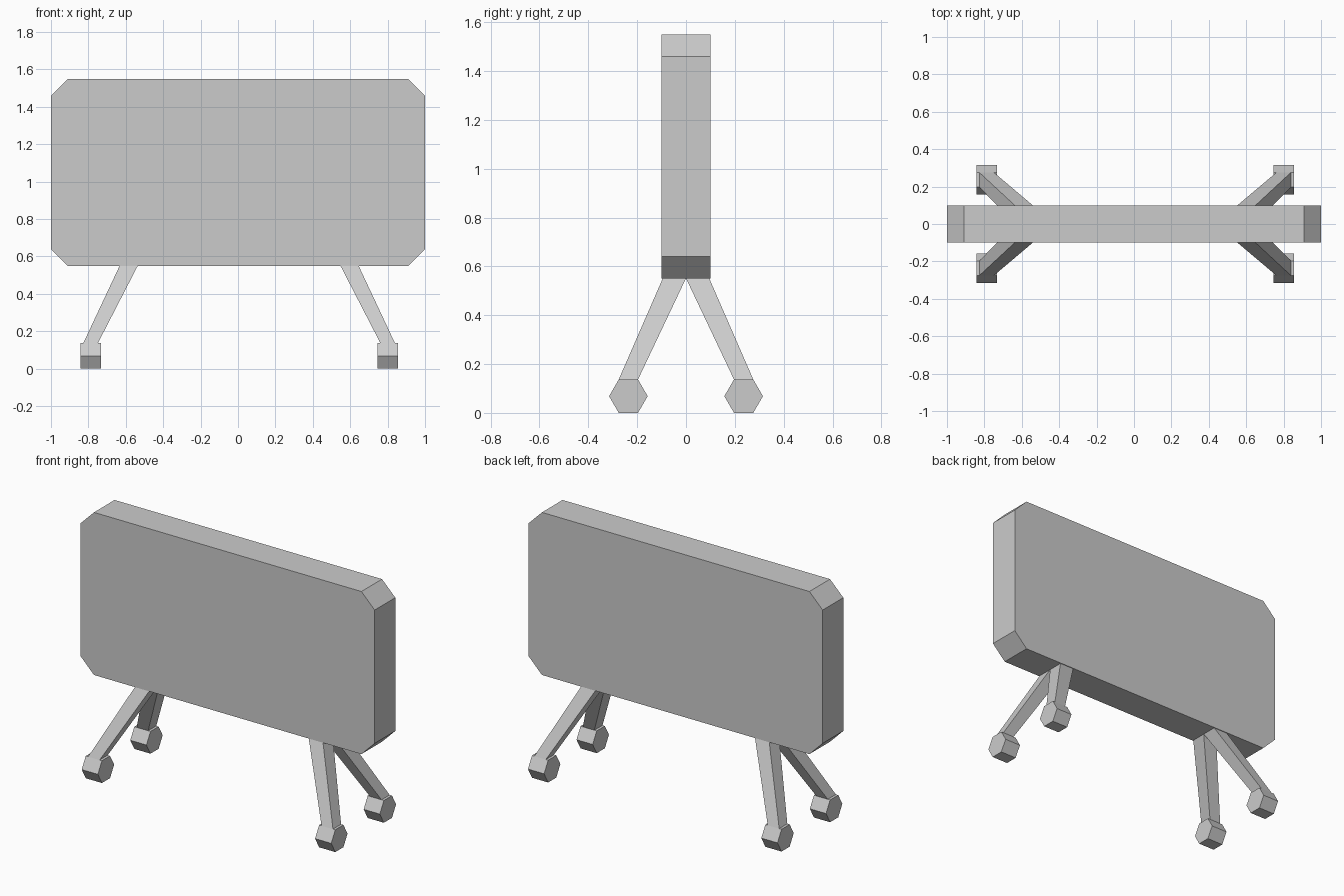
import bpy, bmesh, math

if "Cube" in bpy.data.objects:
    bpy.data.objects.remove(bpy.data.objects["Cube"])


def make_object(name, verts, faces):
    mesh = bpy.data.meshes.new(name)
    mesh.from_pydata(verts, [], faces)
    bm = bmesh.new()
    bm.from_mesh(mesh)
    bmesh.ops.recalc_face_normals(bm, faces=bm.faces)
    bm.to_mesh(mesh)
    bm.free()
    obj = bpy.data.objects.new(name, mesh)
    bpy.context.collection.objects.link(obj)
    return obj


def loft(name, ring_a, ring_b):
    """Closed solid between two rings with the same number of points."""
    n = len(ring_a)
    faces = [(i, (i + 1) % n, n + (i + 1) % n, n + i) for i in range(n)]
    faces += [tuple(range(n)), tuple(range(n, 2 * n))]
    return make_object(name, ring_a + ring_b, faces)


def rect(cx, cy, z, w, d):
    return [(cx + sx * w / 2, cy + sy * d / 2, z)
            for sx, sy in ((-1, -1), (1, -1), (1, 1), (-1, 1))]


# Board: rectangle with chamfered corners
BOTTOM, TOP, CUT, HALF_T = 0.55, 1.55, 0.09, 0.1
profile = [(-1 + CUT, BOTTOM), (1 - CUT, BOTTOM), (1, BOTTOM + CUT), (1, TOP - CUT),
           (1 - CUT, TOP), (-1 + CUT, TOP), (-1, TOP - CUT), (-1, BOTTOM + CUT)]
loft("board", [(x, -HALF_T, z) for x, z in profile], [(x, HALF_T, z) for x, z in profile])

# Four splayed legs, each ending in a hexagonal foot
MID_X = 0.006          # the leg set sits slightly off the board centre
R, FOOT_W = 0.079, 0.11
H = R * math.sin(math.pi / 3)
for sx, side in ((-1, "left"), (1, "right")):
    for sy, end in ((-1, "front"), (1, "back")):
        fx, fy = MID_X + sx * 0.794, sy * 0.236
        loft(f"{end}_{side}_leg",
             rect(fx, fy, 2 * H, 0.078, R),
             rect(MID_X + sx * 0.5905, sy * 0.048, BOTTOM, 0.097, 0.095))
        hexagon = [(fy + R * math.cos(i * math.pi / 3), H + R * math.sin(i * math.pi / 3))
                   for i in range(6)]
        loft(f"{end}_{side}_foot",
             [(fx - FOOT_W / 2, y, z) for y, z in hexagon],
             [(fx + FOOT_W / 2, y, z) for y, z in hexagon])
